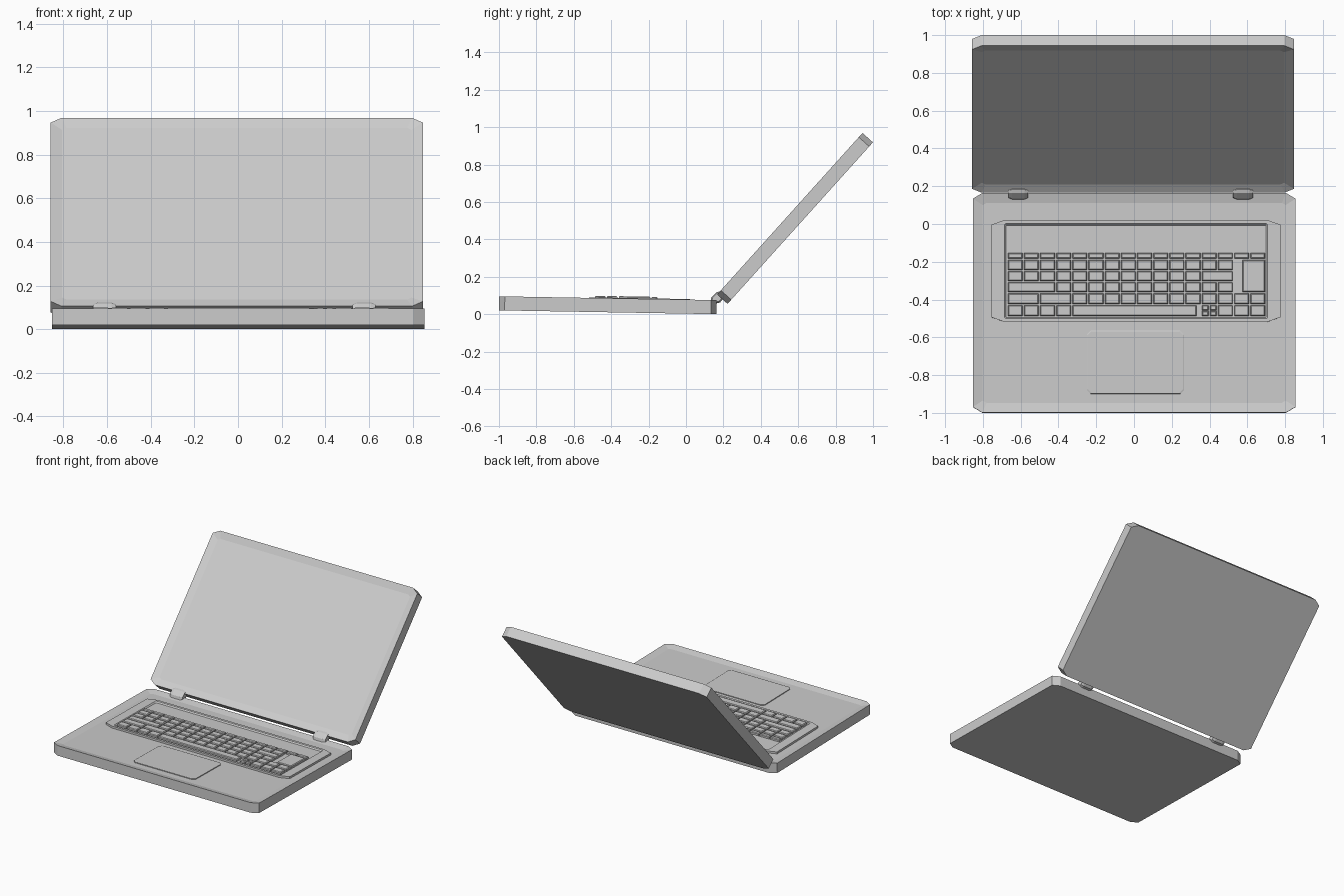
import bpy, bmesh
from math import radians
from mathutils import Matrix, Vector

if "Cube" in bpy.data.objects:
    bpy.data.objects.remove(bpy.data.objects["Cube"])


def ring(x0, x1, y0, y1, z, cx=0.0, cy=0.0):
    """Rectangle, or octagon when corner cuts are given, at height z."""
    if cx == 0:
        return [(x0, y0, z), (x1, y0, z), (x1, y1, z), (x0, y1, z)]
    return [(x0 + cx, y0, z), (x1 - cx, y0, z), (x1, y0 + cy, z), (x1, y1 - cy, z),
            (x1 - cx, y1, z), (x0 + cx, y1, z), (x0, y1 - cy, z), (x0, y0 + cy, z)]


def loft(bm, rings):
    """Closed solid through a stack of rings."""
    loops = [[bm.verts.new(p) for p in r] for r in rings]
    n = len(loops[0])
    bm.faces.new(loops[0][::-1])
    bm.faces.new(loops[-1])
    for a, b in zip(loops, loops[1:]):
        for i in range(n):
            j = (i + 1) % n
            bm.faces.new((a[i], a[j], b[j], b[i]))


def part(name, solids, matrix=Matrix()):
    bm = bmesh.new()
    for rings in solids:
        loft(bm, rings)
    bmesh.ops.recalc_face_normals(bm, faces=bm.faces)
    bm.transform(matrix)
    mesh = bpy.data.meshes.new(name)
    bm.to_mesh(mesh)
    bm.free()
    ob = bpy.data.objects.new(name, mesh)
    bpy.context.collection.objects.link(ob)
    return ob


T = 0.075                 # thickness of both halves
FLOOR = T - 0.012         # bottom of the shallow dish on each half


def shell(x0, x1, y0, y1):
    m = 0.052
    return [ring(x0, x1, y0, y1, 0, 0.05, 0.03),
            ring(x0, x1, y0, y1, T, 0.05, 0.03),
            ring(x0 + m, x1 - m, y0 + m, y1 - m, FLOOR, 0.02, 0.012)]


# Base tilts about its rear lower edge, lid leans back from its lower edge
REAR = Vector((0, 0.163, 0))
base_m = Matrix.Translation(REAR) @ Matrix.Rotation(radians(-1), 4, 'X') @ Matrix.Translation(-REAR)
lid_m = Matrix.Translation((0, 0.222, 0.055)) @ Matrix.Rotation(radians(48), 4, 'X')

part("base", [shell(-0.853, 0.855, -1.0, 0.163)], base_m)
part("screen_lid", [shell(-0.858, 0.847, 0, 1.162)], lid_m)

# Keyboard panel with a sunken well
P = T + 0.003
WELL = P - 0.009
part("keyboard_panel", [[
    ring(-0.755, 0.775, -0.52, 0.02, FLOOR - 0.005, 0.07, 0.025),
    ring(-0.755, 0.775, -0.52, 0.02, P, 0.07, 0.025),
    ring(-0.685, 0.708, -0.502, 0.0, P, 0.006, 0.006),
    ring(-0.677, 0.700, -0.497, -0.008, WELL, 0.004, 0.004)]], base_m)

# Trackpad
part("trackpad", [[
    ring(-0.25, 0.265, -0.90, -0.565, FLOOR - 0.005, 0.02, 0.02),
    ring(-0.25, 0.265, -0.90, -0.565, FLOOR + 0.006, 0.02, 0.02),
    ring(-0.245, 0.26, -0.895, -0.57, FLOOR + 0.008, 0.02, 0.02)]], base_m)

# Keys: tapered caps laid out in rows of unit widths
U = 1.37 / 16
LEFT = -0.672
TOP = T + 0.012


def key(u, w, y0, y1):
    x0, x1 = LEFT + u * U + 0.004, LEFT + (u + w) * U - 0.004
    t = 0.005
    return [ring(x0, x1, y0, y1, WELL - 0.004),
            ring(x0, x1, y0, y1, TOP - 0.005),
            ring(x0 + t, x1 - t, y0 + t, y1 - t, TOP)]


rows = [(-0.185, -0.155, [1] * 16),
        (-0.244, -0.192, [1] * 14),
        (-0.302, -0.252, [1] * 12 + [2]),
        (-0.361, -0.310, [3] + [1] * 11),
        (-0.424, -0.369, [2, 2] + [1] * 12),
        (-0.489, -0.432, [1] * 4 + [7.75])]
keys = []
for y0, y1, widths in rows:
    u = 0
    for w in widths:
        keys.append(key(u, w, y0, y1))
        u += w
keys.append(key(14.5, 1.5, -0.361, -0.192))          # tall enter key
for u in (12, 12.5):                                  # half-size arrow keys
    keys.append(key(u, 0.5, -0.458, -0.432))
    keys.append(key(u, 0.5, -0.489, -0.463))
keys += [key(u, 1, -0.489, -0.432) for u in (13, 14, 15)]
part("keys", keys, base_m)

# Hinges: faceted prisms bridging base and lid
profile = [(0.13, 0.066), (0.135, 0.088), (0.165, 0.118), (0.182, 0.122),
           (0.196, 0.108), (0.198, 0.082), (0.182, 0.062), (0.155, 0.056)]
cy, cz = 0.165, 0.09


def slice_at(x, s):
    return [(x, cy + (y - cy) * s, cz + (z - cz) * s) for y, z in profile]


for name, x0, x1 in (("hinge_left", -0.665, -0.56), ("hinge_right", 0.525, 0.63)):
    part(name, [[slice_at(x0, 0.75), slice_at(x0 + 0.02, 1),
                 slice_at(x1 - 0.02, 1), slice_at(x1, 0.75)]])
